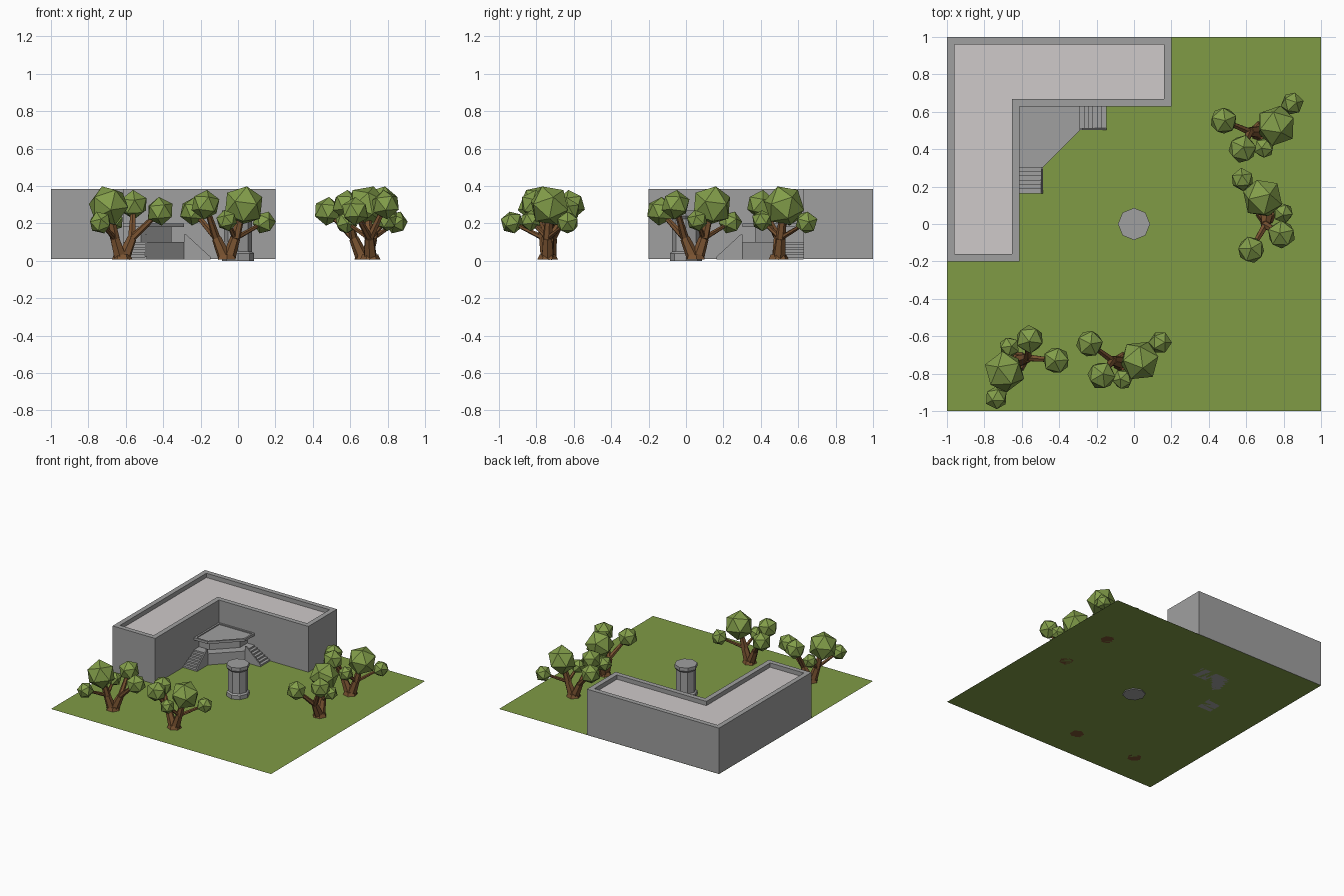
import bpy, bmesh, math, random
from mathutils import Vector, Matrix

random.seed(4)
if "Cube" in bpy.data.objects:
    bpy.data.objects.remove(bpy.data.objects["Cube"])

FLOOR = 0.008


def material(name, rgb):
    m = bpy.data.materials.new(name)
    m.use_nodes = True
    m.diffuse_color = (*rgb, 1)
    m.node_tree.nodes["Principled BSDF"].inputs["Base Color"].default_value = (*rgb, 1)
    return m


grass = material("grass_green", (0.215, 0.325, 0.06))
stone = material("stone_grey", (0.35, 0.35, 0.35))
roofing = material("pale_roof", (0.62, 0.585, 0.585))
leaf = material("leaf_green", (0.225, 0.34, 0.068))
bark = material("bark_brown", (0.19, 0.085, 0.03))


def to_mesh(bm, name, *mats):
    mesh = bpy.data.meshes.new(name)
    bm.to_mesh(mesh)
    bm.free()
    for m in mats:
        mesh.materials.append(m)
    return mesh


def add(name, mesh, matrix=Matrix()):
    ob = bpy.data.objects.new(name, mesh)
    bpy.context.collection.objects.link(ob)
    ob.matrix_world = matrix
    return ob


def prism(bm, points, push):
    """Extrude a planar polygon along a vector; return the moved end face."""
    face = bm.faces.new([bm.verts.new(p) for p in points])
    ret = bmesh.ops.extrude_face_region(bm, geom=[face], use_keep_orig=True)["geom"]
    verts = [g for g in ret if isinstance(g, bmesh.types.BMVert)]
    bmesh.ops.translate(bm, verts=verts, vec=push)
    end = [g for g in ret if isinstance(g, bmesh.types.BMFace)][0]
    bmesh.ops.recalc_face_normals(bm, faces=bm.faces)
    return end


def rimmed_slab(name, outline, z0, z1, rim, depth, *mats):
    """Slab whose top is sunk inside a raised rim."""
    bm = bmesh.new()
    top = prism(bm, [(x, y, z0) for x, y in outline], (0, 0, z1 - z0))
    bmesh.ops.inset_region(bm, faces=[top], thickness=rim, use_even_offset=True)
    sunk = bmesh.ops.extrude_discrete_faces(bm, faces=[top])["faces"][0]
    bmesh.ops.translate(bm, verts=sunk.verts[:], vec=(0, 0, -depth))
    sunk.material_index = len(mats) - 1
    return add(name, to_mesh(bm, name, *mats))


# Ground
bm = bmesh.new()
bmesh.ops.create_grid(bm, x_segments=1, y_segments=1, size=1)
add("lawn", to_mesh(bm, "lawn", grass), Matrix.Translation((0, 0, FLOOR)))

# L-shaped building with parapet
CX, CY = -0.613, 0.628
rimmed_slab("building", [(-1, -0.2), (CX, -0.2), (CX, CY), (0.2, CY), (0.2, 1), (-1, 1)],
            FLOOR + 0.001, 0.385, 0.04, 0.035, stone, roofing)


# Entrance in the inner corner, laid out as distances a, b from that corner
def corner(a, b, swap=False):
    if swap:
        a, b = b, a
    return CX + a, CY - b


def entrance_outline(reach, side):
    return [corner(*p) for p in ((0, 0), (0, reach), (side, reach), (reach, side), (reach, 0))]


def entrance_block(name, reach, side, z0, z1):
    bm = bmesh.new()
    prism(bm, [(x, y, z0) for x, y in entrance_outline(reach, side)], (0, 0, z1 - z0))
    add(name, to_mesh(bm, name, stone))


entrance_block("platform", 0.325, 0.125, FLOOR, 0.1)
entrance_block("porch_wall", 0.258, 0.095, 0.1, 0.185)
rimmed_slab("canopy", entrance_outline(0.325, 0.125), 0.18, 0.2, 0.014, 0.008, stone)

# Two mirrored stairs with side panels
STEPS, RUN, START, WIDTH = 6, 0.14, 0.325, 0.125
for swap, side in ((False, "right"), (True, "front")):
    bm = bmesh.new()
    for i in range(STEPS):
        end = START + RUN * (i + 1) / STEPS
        top = FLOOR + (0.1 - FLOOR) * (STEPS - i) / (STEPS + 1)
        begin = START + RUN * i / STEPS
        pts = [corner(a, b, swap) for a, b in ((begin, 0), (end, 0), (end, WIDTH), (begin, WIDTH))]
        prism(bm, [(x, y, FLOOR) for x, y in pts], (0, 0, top - FLOOR))
    add(side + "_stair", to_mesh(bm, side + "_stair", stone))

    bm = bmesh.new()
    far = START + RUN
    profile = [(START, FLOOR), (START, 0.14), (START + 0.012, 0.14), (far, 0.022), (far, FLOOR)]
    shift = Vector(corner(0, 0.01, swap)) - Vector(corner(0, 0, swap))
    prism(bm, [(*corner(a, WIDTH - 0.009, swap), z) for a, z in profile], (*shift, 0))
    add(side + "_stair_panel", to_mesh(bm, side + "_stair_panel", stone))


# Tapered segment between two points
def limb(bm, p, q, r1, r2, sides=6):
    p, q = Vector(p), Vector(q)
    d = q - p
    mat = Matrix.Translation((p + q) / 2) @ d.to_track_quat("Z", "Y").to_matrix().to_4x4()
    bmesh.ops.create_cone(bm, cap_ends=True, segments=sides, radius1=r1, radius2=r2,
                          depth=d.length, matrix=mat)


# Octagonal column in the yard
bm = bmesh.new()
for z0, z1, r1, r2 in ((0, 0.04, 0.086, 0.086), (0.04, 0.05, 0.086, 0.074), (0.05, 0.225, 0.074, 0.074),
                       (0.225, 0.24, 0.074, 0.086), (0.24, 0.268, 0.086, 0.086)):
    limb(bm, (0, 0, z0), (0, 0, z1), r1, r2, 8)
add("column", to_mesh(bm, "column", stone))

# Tree: leaf balls (centre, radius) shared by all copies
left_ball, mid_ball = (-0.178, 0.10, 0.265), (-0.114, -0.07, 0.30)
big_ball, end_ball, low_ball = (0.09, 0.01, 0.295), (0.20, 0.107, 0.205), (0, -0.09, 0.215)
balls = [(left_ball, 0.077), (mid_ball, 0.08), (big_ball, 0.112), (end_ball, 0.063), (low_ball, 0.058)]

bm = bmesh.new()
for centre, r in balls:
    turn = Matrix.Rotation(random.uniform(0, 6), 4, "Z") @ Matrix.Rotation(random.uniform(0, 1), 4, "X")
    bmesh.ops.create_icosphere(bm, subdivisions=1, radius=r, matrix=Matrix.Translation(centre) @ turn)
crown = to_mesh(bm, "tree_crown", leaf)

# Forked trunk and branches
bm = bmesh.new()
left_fork, right_fork = (-0.055, 0.01, 0.12), (0.045, 0, 0.12)
limb(bm, (0, 0, FLOOR), (0, 0, 0.035), 0.055, 0.042)
limb(bm, (-0.012, 0, 0.02), left_fork, 0.036, 0.026)
limb(bm, (0.012, 0, 0.02), right_fork, 0.036, 0.027)
for start, tip, r in ((left_fork, left_ball, 0.02), (left_fork, mid_ball, 0.022), (right_fork, big_ball, 0.027),
                      (right_fork, end_ball, 0.015), (right_fork, low_ball, 0.015)):
    limb(bm, start, tip, r, r * 0.6)
trunk = to_mesh(bm, "tree_trunk", bark)

for i, (x, y, angle) in enumerate(((-0.06, -0.74, 0), (0.675, 0.495, 13), (0.707, 0.05, 96), (-0.62, -0.735, -149))):
    place = Matrix.Translation((x, y, 0)) @ Matrix.Rotation(math.radians(angle), 4, "Z")
    add(f"tree_crown_{i + 1}", crown, place)
    add(f"tree_trunk_{i + 1}", trunk, place)
